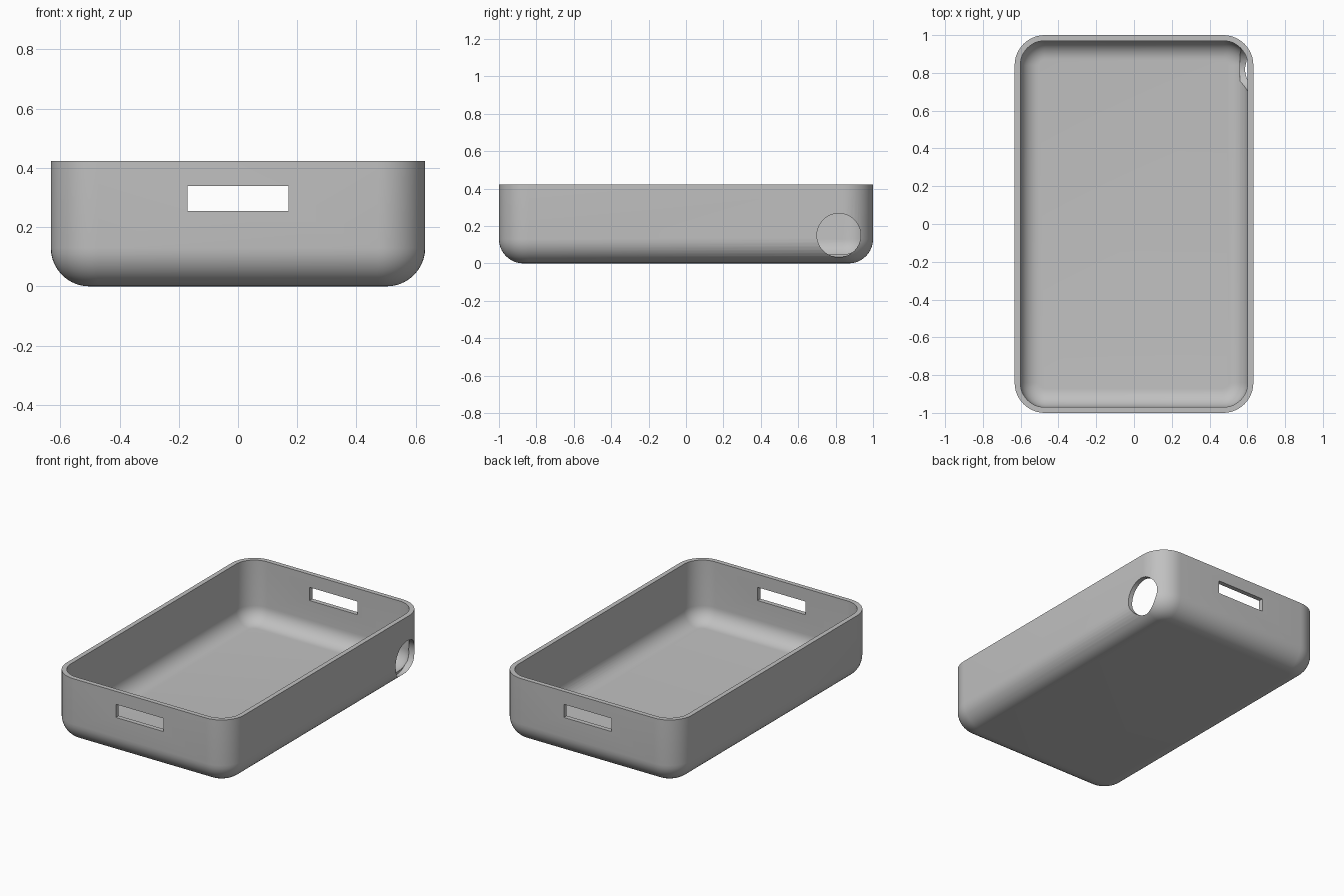
import bpy
import bmesh
from math import sin, cos, pi, radians
from mathutils import Matrix

if "Cube" in bpy.data.objects:
    bpy.data.objects.remove(bpy.data.objects["Cube"], do_unlink=True)

HALF_X, HALF_Y, HEIGHT = 0.632, 1.0, 0.423
WALL, CORNER, FILLET = 0.03, 0.16, 0.13
CORNER_STEPS, FILLET_STEPS = 12, 10

grey = bpy.data.materials.new("light grey")
grey.use_nodes = True
grey.diffuse_color = (0.53, 0.53, 0.53, 1)
grey.node_tree.nodes["Principled BSDF"].inputs["Base Color"].default_value = grey.diffuse_color


def make_object(name, bm):
    bmesh.ops.recalc_face_normals(bm, faces=bm.faces)
    mesh = bpy.data.meshes.new(name)
    bm.to_mesh(mesh)
    bm.free()
    mesh.materials.append(grey)
    obj = bpy.data.objects.new(name, mesh)
    bpy.context.collection.objects.link(obj)
    return obj


def ring(bm, inset, z):
    """Rounded rectangle, inset from the outer wall, at height z."""
    cx, cy, r = HALF_X - CORNER, HALF_Y - CORNER, CORNER - inset
    verts = []
    for quarter, (sx, sy) in enumerate([(1, 1), (-1, 1), (-1, -1), (1, -1)]):
        for i in range(CORNER_STEPS + 1):
            a = (quarter + i / CORNER_STEPS) * pi / 2
            verts.append(bm.verts.new((sx * cx + r * cos(a), sy * cy + r * sin(a), z)))
    return verts


def fillet_profile(offset):
    """Inset and height pairs from the floor edge up to the rim."""
    r = FILLET - offset
    pts = []
    for i in range(FILLET_STEPS + 1):
        a = i / FILLET_STEPS * pi / 2
        pts.append((FILLET - r * sin(a), FILLET - r * cos(a)))
    return pts + [(offset, HEIGHT)]


# Tray shell: up the outside, over the rim and down the inside
bm = bmesh.new()
profile = fillet_profile(0) + fillet_profile(WALL)[::-1]
rings = [ring(bm, inset, z) for inset, z in profile]
for low, high in zip(rings, rings[1:]):
    for i in range(len(low)):
        j = (i + 1) % len(low)
        bm.faces.new((low[i], low[j], high[j], high[i]))
bm.faces.new(rings[0][::-1])
bm.faces.new(rings[-1])
tray = make_object("tray", bm)

# Cutter for the slots in both end walls
bm = bmesh.new()
bmesh.ops.create_cube(bm, size=1, matrix=Matrix.Translation((0, 0, 0.297)) @ Matrix.Diagonal((0.34, 2.4, 0.085, 1)))
slot_cutter = make_object("slot_cutter", bm)

# Cutter for the round port near the back of the left wall
bm = bmesh.new()
bmesh.ops.create_cone(bm, cap_ends=True, segments=64, radius1=0.117, radius2=0.117, depth=0.2,
                      matrix=Matrix.Translation((0.66, 0.817, 0.15)) @ Matrix.Rotation(pi / 2, 4, 'Y'))
port_cutter = make_object("port_cutter", bm)

for cutter in (slot_cutter, port_cutter):
    cutter.hide_render = True
    cutter.hide_viewport = True
    cutter.display_type = 'WIRE'
    mod = tray.modifiers.new(cutter.name, 'BOOLEAN')
    mod.operation = 'DIFFERENCE'
    mod.solver = 'EXACT'
    mod.object = cutter

# Apply the cuts, then remove the cutters
bpy.context.view_layer.objects.active = tray
tray.select_set(True)
for mod in list(tray.modifiers):
    bpy.ops.object.modifier_apply(modifier=mod.name)
for cutter in (slot_cutter, port_cutter):
    bpy.data.objects.remove(cutter, do_unlink=True)
bpy.ops.object.shade_smooth_by_angle(angle=radians(30))
